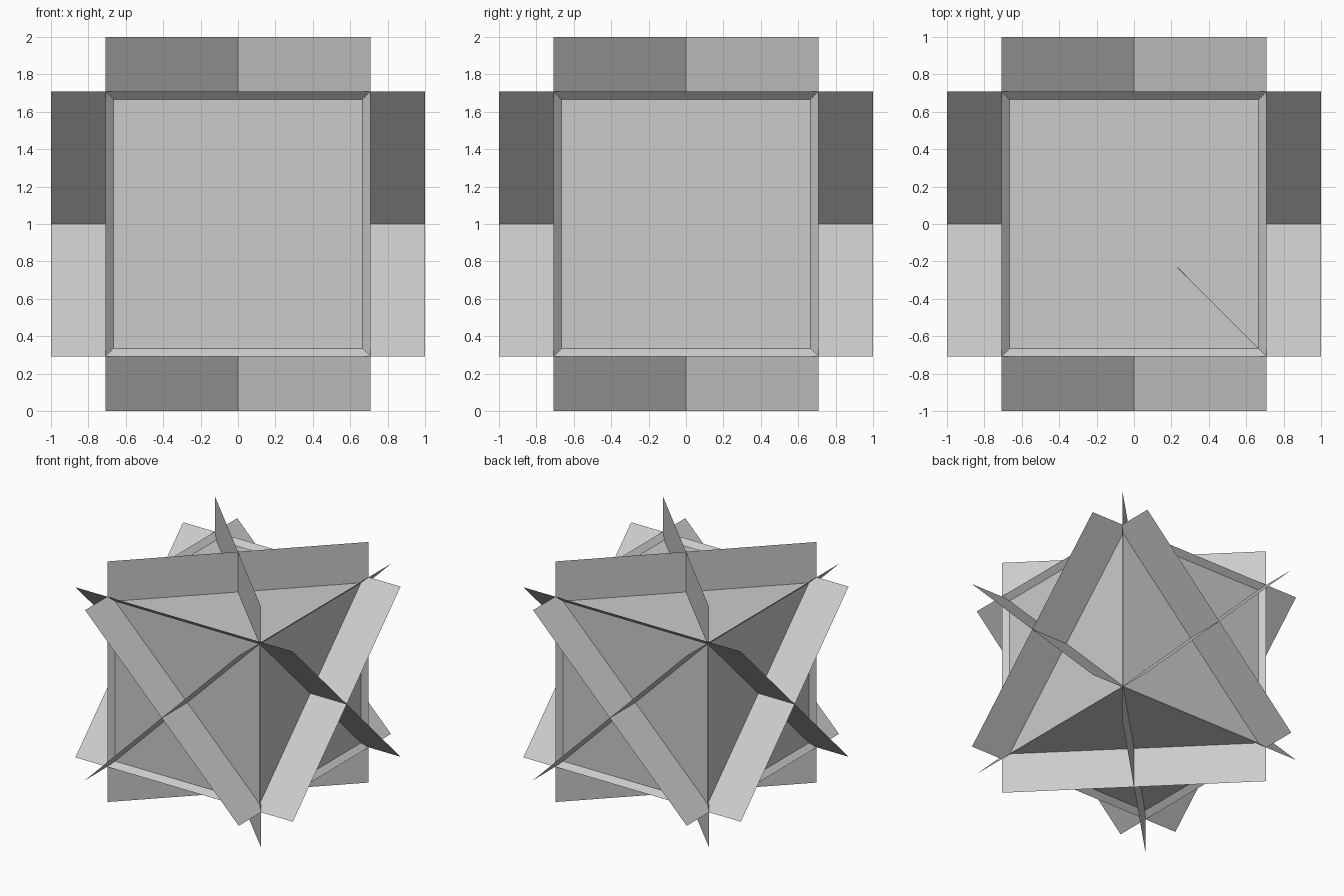
import bpy
from math import radians

if "Cube" in bpy.data.objects:
    bpy.data.objects.remove(bpy.data.objects["Cube"])

CENTRE = (0, 0, 1)

# Solid core cube
bpy.ops.mesh.primitive_cube_add(size=1.33, location=CENTRE)
bpy.context.object.name = "core_cube"


def fin(name, rotation):
    """Thin square sheet through the centre of the core."""
    bpy.ops.mesh.primitive_plane_add(
        size=2, location=CENTRE, rotation=[radians(a) for a in rotation])
    bpy.context.object.name = name


# A crossed pair of diagonal sheets about each axis
for side, angle in (("a", 45), ("b", -45)):
    fin("fin_x_" + side, (angle, 0, 0))
    fin("fin_y_" + side, (0, angle, 0))
    fin("fin_z_" + side, (90, 0, angle))
